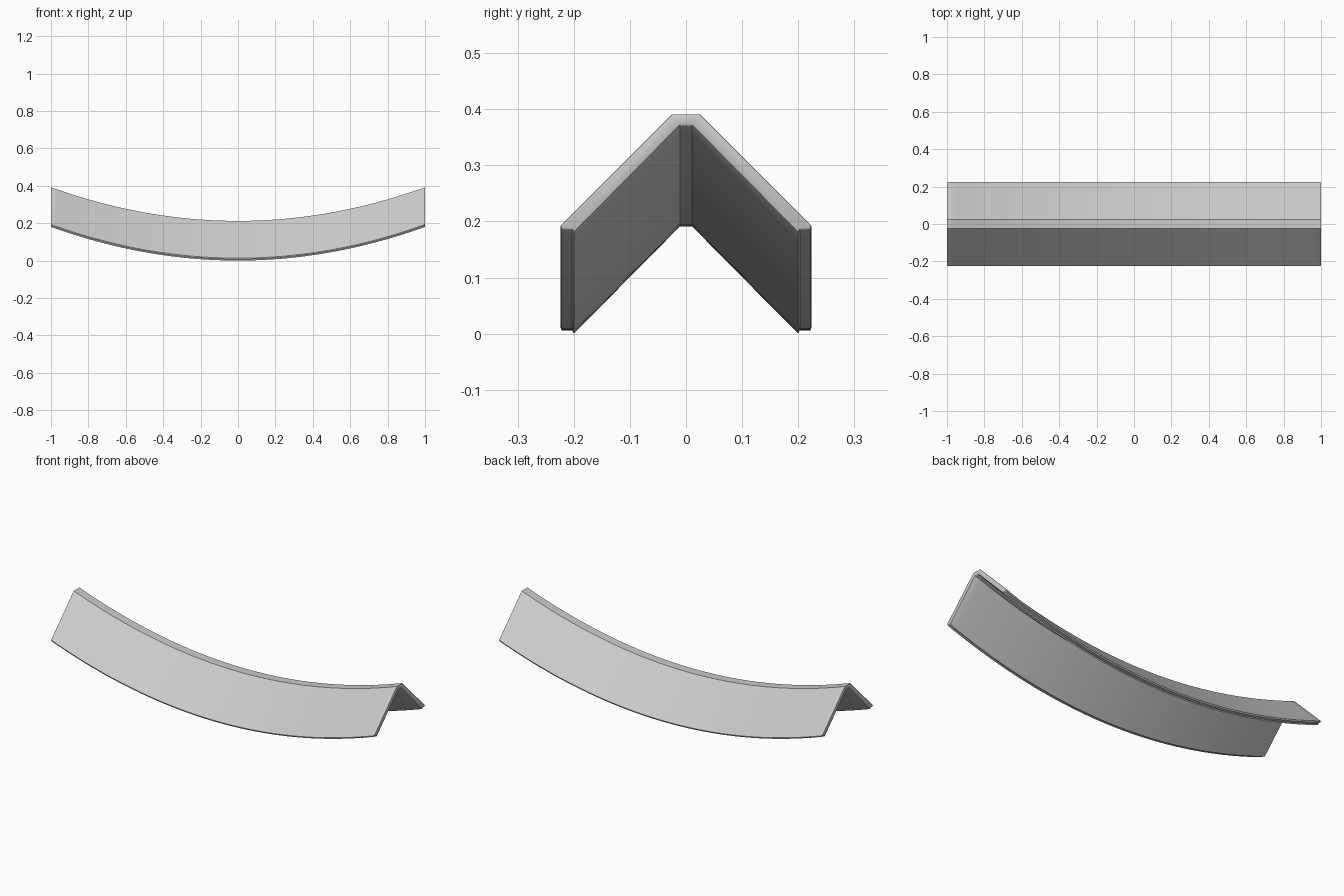
import bpy, bmesh

if "Cube" in bpy.data.objects:
    bpy.data.objects.remove(bpy.data.objects["Cube"])

SEGMENTS = 48   # divisions along the ridge
SAG = 0.18      # rise of the ends above the middle

# Half of the cross-section at mid-length (y, z): top ridge flat, slope, lower lip, underside
half = [(0.025, 0.212), (0.224, 0.013), (0.222, 0.006), (0.203, 0.006), (0.2, 0.0), (0.011, 0.191)]
profile = half + [(-y, z) for y, z in reversed(half)]
n = len(profile)

# Sweep the section along a sagging arc
bm = bmesh.new()
rings = []
for i in range(SEGMENTS + 1):
    x = -1 + 2 * i / SEGMENTS
    rings.append([bm.verts.new((x, y, z + SAG * x * x)) for y, z in profile])
for a, b in zip(rings, rings[1:]):
    for j in range(n):
        k = (j + 1) % n
        bm.faces.new((a[j], a[k], b[k], b[j]))

# End caps
bm.faces.new(rings[0])
bm.faces.new(rings[-1])
bmesh.ops.recalc_face_normals(bm, faces=bm.faces)

# Softened end edges, leaving the creases along the length crisp
edges = [e for e in bm.edges
         if all(abs(v.co.x) > 0.999 for v in e.verts)]
bmesh.ops.bevel(bm, geom=edges, offset=0.004, segments=2, profile=0.5,
                affect='EDGES', clamp_overlap=True)

mesh = bpy.data.meshes.new("ridge_cap")
bm.to_mesh(mesh)
bm.free()
cap = bpy.data.objects.new("ridge_cap", mesh)
bpy.context.collection.objects.link(cap)
bpy.context.view_layer.objects.active = cap
cap.select_set(True)
bpy.ops.object.shade_smooth_by_angle(angle=0.6)
